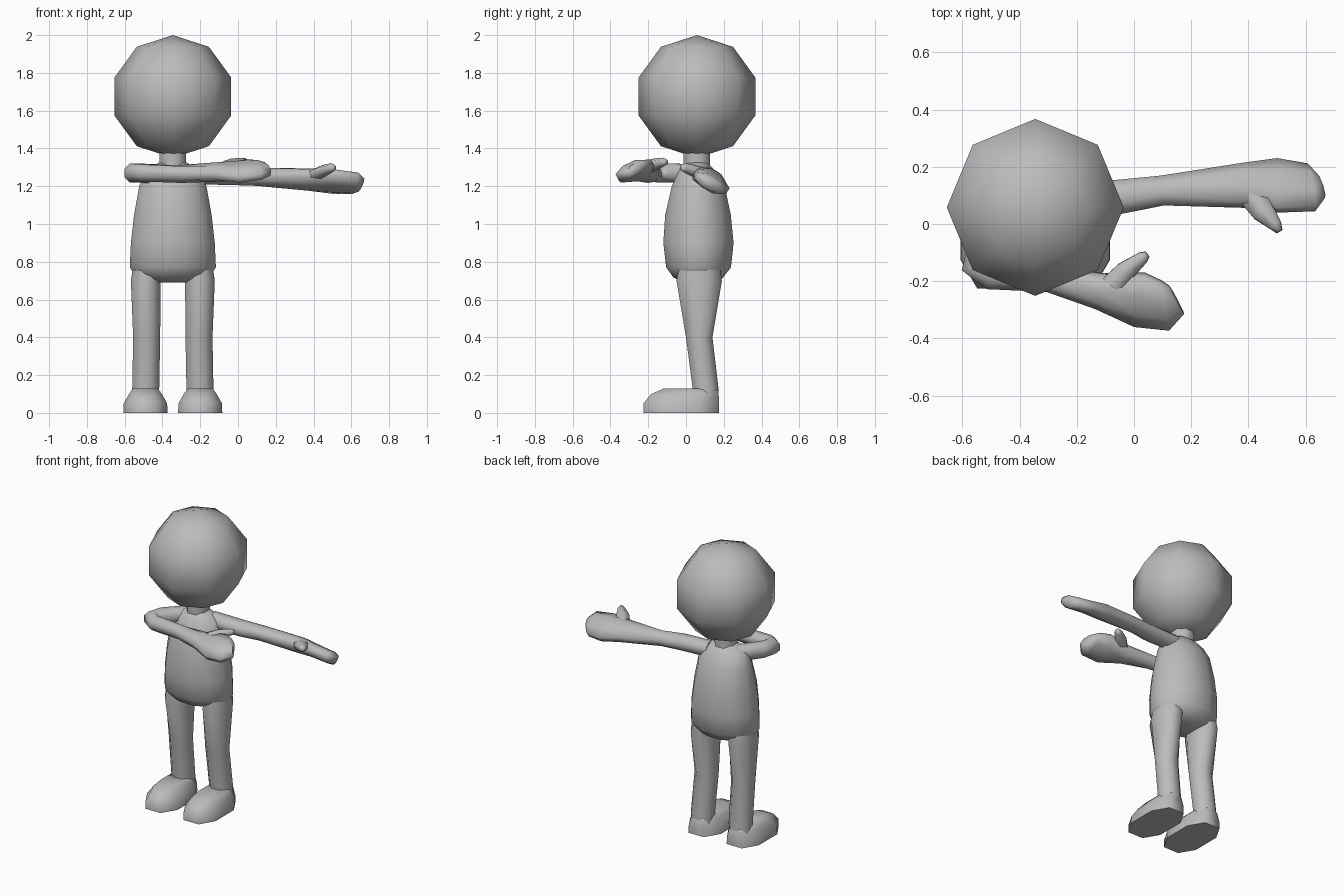
import bpy, bmesh
from math import cos, sin, pi, radians, copysign
from mathutils import Vector

cube = bpy.data.objects.get("Cube")
if cube:
    bpy.data.objects.remove(cube, do_unlink=True)

CX = -0.345                      # body centre line
UP = Vector((0, 0, 1))
grey = bpy.data.materials.new("plain_grey")
grey.use_nodes = True
grey.diffuse_color = (0.5, 0.5, 0.5, 1)
grey.node_tree.nodes["Principled BSDF"].inputs["Base Color"].default_value = (0.5, 0.5, 0.5, 1)


def finish(bm, name):
    """Turn a bmesh into a smooth, grey object."""
    bmesh.ops.recalc_face_normals(bm, faces=bm.faces)
    me = bpy.data.meshes.new(name)
    bm.to_mesh(me)
    bm.free()
    me.materials.append(grey)
    ob = bpy.data.objects.new(name, me)
    bpy.context.collection.objects.link(ob)
    bpy.ops.object.select_all(action='DESELECT')
    ob.select_set(True)
    bpy.context.view_layer.objects.active = ob
    bpy.ops.object.shade_smooth_by_angle(angle=radians(75))
    return ob


def loft(name, rings, sides=8, power=1.0):
    """Skin a list of (centre, u half axis, v half axis) rings."""
    bm = bmesh.new()
    flat = cos(pi / sides) ** power
    loops = []
    for c, u, v in rings:
        loop = []
        for i in range(sides):
            a = 2 * pi * (i + 0.5) / sides
            p, q = (copysign(abs(k) ** power, k) / flat for k in (cos(a), sin(a)))
            loop.append(bm.verts.new(c + u * p + v * q))
        loops.append(loop)
    for lo, hi in zip(loops, loops[1:]):
        for i in range(sides):
            j = (i + 1) % sides
            bm.faces.new((lo[i], lo[j], hi[j], hi[i]))
    bm.faces.new(loops[0][::-1])
    bm.faces.new(loops[-1])
    return finish(bm, name)


def column(name, rows, **kw):
    """Loft level rings given as (z, x0, x1, y0, y1)."""
    return loft(name, [(Vector(((x0 + x1) / 2, (y0 + y1) / 2, z)),
                        Vector(((x1 - x0) / 2, 0, 0)), Vector((0, (y1 - y0) / 2, 0)))
                       for z, x0, x1, y0, y1 in rows], **kw)


def limb(name, rows, **kw):
    """Loft along a path of (x, y, z, half width, half thickness, roll)."""
    pts = [Vector(r[:3]) for r in rows]
    rings = []
    for i, (c, r) in enumerate(zip(pts, rows)):
        d = Vector()
        if i:
            d += (c - pts[i - 1]).normalized()
        if i < len(pts) - 1:
            d += (pts[i + 1] - c).normalized()
        d.normalize()
        side = UP.cross(d).normalized()
        up = d.cross(side)
        t = radians(r[5])
        rings.append((c, (side * cos(t) - up * sin(t)) * r[3],
                      (side * sin(t) + up * cos(t)) * r[4]))
    return loft(name, rings, **kw)


# Head: coarse ball
bm = bmesh.new()
bmesh.ops.create_uvsphere(bm, u_segments=8, v_segments=5, radius=0.325)
bmesh.ops.translate(bm, verts=bm.verts, vec=(CX, 0.058, 1.675))
finish(bm, "head")

# Neck and torso
column("neck", [(z, CX - 0.07, CX + 0.07, -0.012, 0.128) for z in (1.28, 1.4)])
torso = [(0.69, 0.11, 0.0, 0.13), (0.715, 0.19, -0.065, 0.195), (0.77, 0.228, -0.105, 0.238),
         (0.9, 0.222, -0.12, 0.252), (1.05, 0.205, -0.11, 0.237), (1.2, 0.178, -0.075, 0.205),
         (1.28, 0.15, -0.04, 0.155), (1.325, 0.075, 0.0, 0.115)]
column("torso", [(z, CX - w, CX + w, y0, y1) for z, w, y0, y1 in torso], sides=12)

# Legs and feet, mirrored about the centre line
leg = [(0.05, 0.075, 0.215, 0.04, 0.17), (0.13, 0.072, 0.215, 0.035, 0.172),
       (0.4, 0.067, 0.21, 0.0, 0.14), (0.7, 0.065, 0.222, -0.05, 0.19),
       (0.85, 0.06, 0.2, -0.02, 0.17)]
foot = [(0.0, 0.028, 0.262, -0.225, 0.175), (0.05, 0.03, 0.26, -0.225, 0.175),
        (0.1, 0.058, 0.232, -0.185, 0.173), (0.128, 0.078, 0.212, -0.12, 0.165)]
for label, s in (("left", 1), ("right", -1)):
    for part, rows, power in (("leg", leg, 1.0), ("foot", foot, 0.8)):
        column(f"{label}_{part}", [(z, CX + s * a, CX + s * b, y0, y1)
                                   for z, a, b, y0, y1 in rows], power=power)

# Left arm stretched sideways, hand tilted with the thumb side up
limb("left_arm", [(-0.25, 0.09, 1.26, 0.05, 0.05, 0), (-0.05, 0.095, 1.255, 0.06, 0.048, 0),
                  (0.1, 0.117, 1.25, 0.05, 0.045, 10), (0.38, 0.135, 1.235, 0.078, 0.05, 28),
                  (0.5, 0.135, 1.225, 0.1, 0.042, 30), (0.62, 0.128, 1.215, 0.088, 0.04, 30),
                  (0.65, 0.135, 1.205, 0.05, 0.03, 30)])
limb("left_thumb", [(0.41, 0.1, 1.26, 0.045, 0.03, 0), (0.45, 0.045, 1.28, 0.04, 0.028, 0),
                    (0.495, -0.005, 1.297, 0.022, 0.022, 0), (0.508, -0.026, 1.3, 0.012, 0.014, 0)],
     sides=6)

# Right arm folded across the chest
limb("right_arm", [(-0.42, 0.06, 1.265, 0.05, 0.05, 0), (-0.53, -0.07, 1.27, 0.05, 0.05, 0),
                   (-0.555, -0.145, 1.27, 0.05, 0.05, 0), (-0.5, -0.18, 1.27, 0.05, 0.045, 0),
                   (-0.3, -0.19, 1.265, 0.045, 0.045, -10), (-0.12, -0.235, 1.275, 0.062, 0.045, -22),
                   (0.02, -0.265, 1.28, 0.1, 0.042, -27), (0.11, -0.285, 1.287, 0.09, 0.04, -25),
                   (0.15, -0.265, 1.29, 0.055, 0.03, -25)])
limb("right_thumb", [(-0.07, -0.215, 1.3, 0.045, 0.03, 0), (-0.03, -0.165, 1.315, 0.035, 0.028, 0),
                     (0.03, -0.118, 1.328, 0.022, 0.02, 0), (0.047, -0.106, 1.33, 0.012, 0.013, 0)],
     sides=6)
